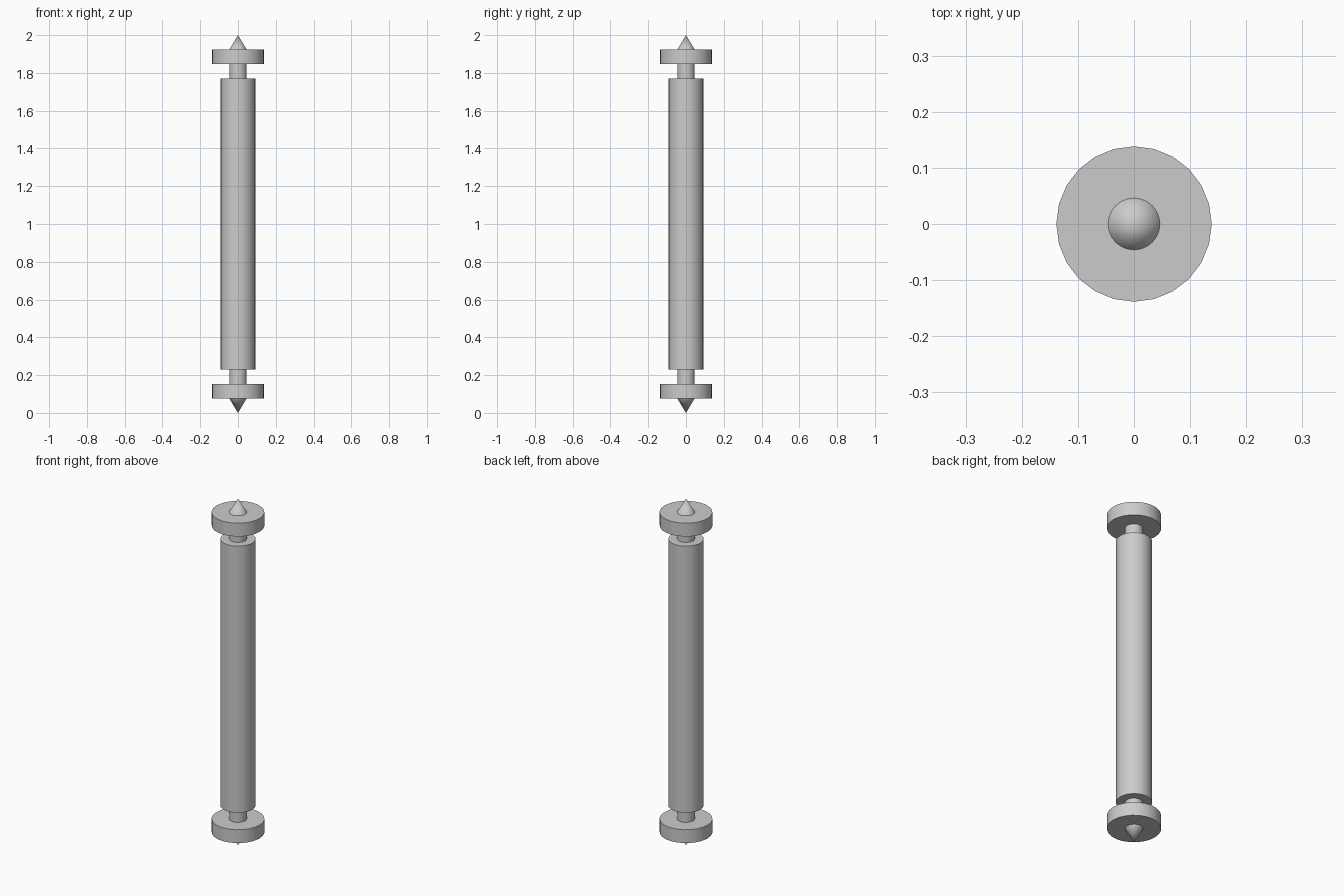
import bpy

# Remove the default object
cube = bpy.data.objects.get("Cube")
if cube:
    bpy.data.objects.remove(cube, do_unlink=True)

# One plain grey material
grey = bpy.data.materials.new("light_grey")
grey.use_nodes = True
colour = (0.6, 0.6, 0.6, 1.0)
grey.diffuse_color = colour
grey.node_tree.nodes["Principled BSDF"].inputs["Base Color"].default_value = colour

SIDES = 24
STEP = 1 / 13          # height of each short part
PIN_R = 0.6 * STEP     # radius of necks and tips


def turned_part(name, z_low, z_high, r_low, r_high):
    """Add a smooth cylinder or cone standing between two heights."""
    bpy.ops.mesh.primitive_cone_add(
        vertices=SIDES, radius1=r_low, radius2=r_high,
        depth=z_high - z_low, location=(0, 0, (z_low + z_high) / 2))
    part = bpy.context.object
    part.name = name
    part.data.materials.append(grey)
    bpy.ops.object.shade_smooth_by_angle()
    return part


# Main roller body
turned_part("roller_body", 3 * STEP, 2 - 3 * STEP, 2 * PIN_R, 2 * PIN_R)

# Pointed tip, flange and neck at each end
turned_part("bottom_tip", 0, STEP, 0, PIN_R)
turned_part("bottom_flange", STEP, 2 * STEP, 3 * PIN_R, 3 * PIN_R)
turned_part("bottom_neck", 2 * STEP, 3 * STEP, PIN_R, PIN_R)
turned_part("top_neck", 2 - 3 * STEP, 2 - 2 * STEP, PIN_R, PIN_R)
turned_part("top_flange", 2 - 2 * STEP, 2 - STEP, 3 * PIN_R, 3 * PIN_R)
turned_part("top_tip", 2 - STEP, 2, PIN_R, 0)
